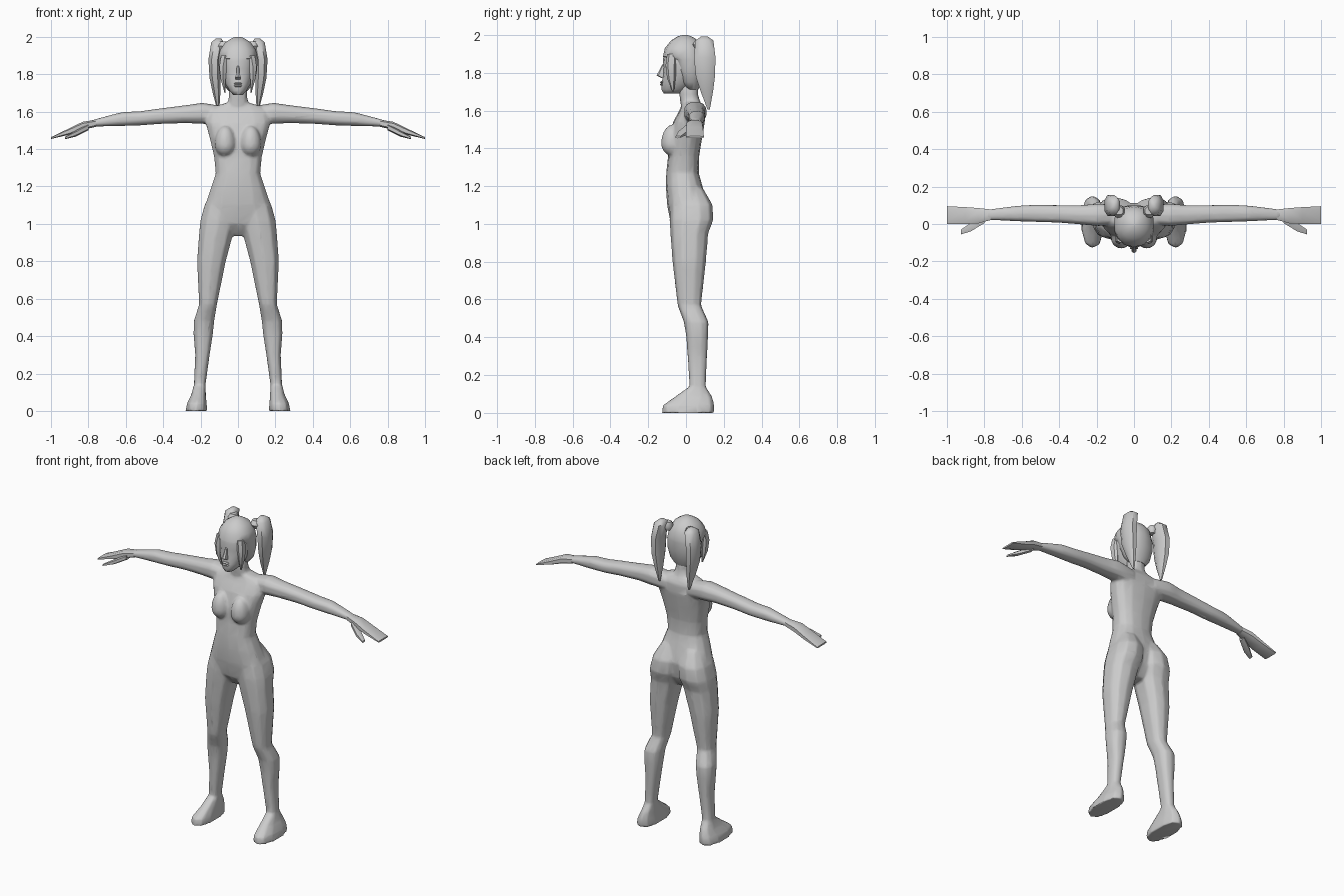
import bpy, bmesh, math

skin = bpy.data.materials.new("plain grey")
skin.diffuse_color = (0.6, 0.6, 0.6, 1)


def loft(name, axis, rows, n=10, power=0.8, mirror=False):
    """Closed tube; each row is (position on axis, a0, a1, b0, b1)."""
    order = {'x': (2, 0, 1), 'y': (0, 2, 1), 'z': (0, 1, 2)}[axis]
    bm = bmesh.new()
    rings = []
    for t, a0, a1, b0, b1 in rows:
        ring = []
        for i in range(n):
            w = 2 * math.pi * (i + 0.5) / n
            c, s = math.cos(w), math.sin(w)
            k = max(abs(math.cos(2 * math.pi * (j + 0.5) / n)) ** power for j in range(n))
            ks = max(abs(math.sin(2 * math.pi * (j + 0.5) / n)) ** power for j in range(n))
            a = (a0 + a1) / 2 + (a1 - a0) / 2 * math.copysign(abs(c) ** power, c) / k
            b = (b0 + b1) / 2 + (b1 - b0) / 2 * math.copysign(abs(s) ** power, s) / ks
            p = (a, b, t)
            ring.append(bm.verts.new([p[order[j]] for j in range(3)] if axis != 'x' else (t, a, b)))
        rings.append(ring)
    for r, q in zip(rings, rings[1:]):
        for i in range(n):
            bm.faces.new((r[i], r[(i + 1) % n], q[(i + 1) % n], q[i]))
    bm.faces.new(rings[0])
    bm.faces.new(rings[-1])
    return finish(name, bm, mirror)


def finish(name, bm, mirror):
    if mirror:
        geo = bmesh.ops.duplicate(bm, geom=bm.verts[:] + bm.edges[:] + bm.faces[:])["geom"]
        for v in geo:
            if isinstance(v, bmesh.types.BMVert):
                v.co.x *= -1
    bmesh.ops.recalc_face_normals(bm, faces=bm.faces)
    me = bpy.data.meshes.new(name)
    bm.to_mesh(me)
    bm.free()
    me.materials.append(skin)
    ob = bpy.data.objects.new(name, me)
    bpy.context.collection.objects.link(ob)
    return ob


def smooth(ob, angle):
    bpy.ops.object.select_all(action='DESELECT')
    ob.select_set(True)
    bpy.context.view_layer.objects.active = ob
    bpy.ops.object.shade_smooth_by_angle(angle=math.radians(angle))


# Torso from crotch to collar
torso = loft("torso", 'z', [
    (0.935, -.035, .035, -.03, .06), (1.0, -.17, .17, -.08, .10),
    (1.1, -.175, .175, -.1, .115), (1.19, -.145, .145, -.106, .09),
    (1.27, -.118, .118, -.105, .068), (1.36, -.127, .127, -.095, .07),
    (1.45, -.148, .148, -.09, .085), (1.54, -.172, .172, -.068, .1),
    (1.60, -.165, .165, -.035, .1), (1.63, -.12, .12, -.022, .085),
    (1.65, -.05, .05, -.02, .07)], n=14)

# Legs and feet
legs = loft("legs", 'z', [
    (0, .165, .28, -.13, .152), (.04, .168, .272, -.125, .152),
    (.085, .172, .25, -.06, .14), (.14, .174, .235, .018, .105),
    (.3, .152, .228, .008, .112), (.41, .135, .237, .0, .118),
    (.48, .128, .236, -.012, .12), (.57, .113, .207, -.045, .08),
    (.8, .066, .218, -.072, .106), (.95, .026, .207, -.083, .118),
    (1.02, .008, .2, -.088, .145), (1.1, .006, .178, -.085, .142),
    (1.19, .02, .13, -.07, .09)], mirror=True)

# Arms
arms = loft("arms", 'x', [
    (.08, .0, .1, 1.53, 1.63), (.19, -.01, .108, 1.535, 1.648),
    (.28, -.002, .1, 1.538, 1.635), (.4, .008, .1, 1.535, 1.62),
    (.53, .012, .102, 1.526, 1.602), (.62, .015, .097, 1.523, 1.598),
    (.72, .02, .085, 1.521, 1.572), (.79, .022, .075, 1.518, 1.553)], mirror=True)

# Neck
neck = loft("neck", 'z', [(1.58, -.075, .075, -.02, .09), (1.64, -.056, .056, -.03, .078),
                          (1.68, -.048, .048, -.035, .065), (1.75, -.048, .048, -.04, .065)])

# Chest forms
bm = bmesh.new()
bmesh.ops.create_uvsphere(bm, u_segments=14, v_segments=10, radius=1)
for v in bm.verts:
    v.co = (.068 + v.co.x * .057, -.072 + v.co.y * .06,
            1.425 + v.co.z * (.1 if v.co.z > 0 else .065))
chest = finish("chest", bm, True)

# Fuse the body parts into one skin
bpy.ops.object.select_all(action='DESELECT')
for ob in (torso, legs, arms, neck, chest):
    ob.select_set(True)
bpy.context.view_layer.objects.active = torso
bpy.ops.object.join()
body = torso
body.name = "body"
m = body.modifiers.new("fuse", 'REMESH')
m.mode, m.voxel_size = 'VOXEL', .008
m = body.modifiers.new("soften", 'SMOOTH')
m.factor, m.iterations = .5, 5
m = body.modifiers.new("reduce", 'DECIMATE')
m.ratio = .12
bpy.ops.object.modifier_apply(modifier="fuse")
bpy.ops.object.modifier_apply(modifier="soften")
bpy.ops.object.modifier_apply(modifier="reduce")
smooth(body, 60)

# Hands and thumbs
smooth(loft("hands", 'x', [
    (.76, .023, .077, 1.519, 1.557), (.83, .004, .085, 1.503, 1.546),
    (.9, .0, .09, 1.478, 1.512), (1.0, .0, .095, 1.454, 1.464)],
    n=8, power=.6, mirror=True), 40)
smooth(loft("thumbs", 'x', [
    (.8, .005, .045, 1.5, 1.535), (.87, -.038, .008, 1.466, 1.498),
    (.925, -.056, -.03, 1.453, 1.466)], n=6, mirror=True), 40)

# Head, nose and lips
smooth(loft("head", 'z', [
    (1.69, -.026, .026, -.118, -.03), (1.712, -.045, .045, -.13, .01),
    (1.745, -.065, .065, -.128, .04), (1.79, -.08, .08, -.122, .07),
    (1.83, -.088, .088, -.119, .08), (1.87, -.09, .09, -.122, .08),
    (1.92, -.083, .083, -.11, .08), (1.97, -.05, .05, -.07, .05)], n=14, power=.9), 60)
smooth(loft("nose", 'z', [
    (1.772, -.012, .012, -.13, -.11), (1.785, -.014, .014, -.156, -.11),
    (1.8, -.01, .01, -.148, -.11), (1.845, -.006, .006, -.124, -.11)], n=6), 30)
for z in (1.738, 1.75):
    smooth(loft("lip", 'z', [(z - .006, -.016, .016, -.133, -.11), (z, -.022, .022, -.138, -.11),
                             (z + .006, -.014, .014, -.131, -.11)], n=6), 30)

# Hair cap and side strands
smooth(loft("hair_cap", 'z', [
    (1.71, -.05, .05, .0, .065), (1.75, -.083, .083, -.03, .083),
    (1.81, -.1, .1, -.055, .096), (1.87, -.105, .105, -.085, .1),
    (1.885, -.105, .105, -.122, .1), (1.93, -.096, .096, -.112, .092),
    (1.97, -.068, .068, -.08, .065), (1.992, -.035, .035, -.045, .03),
    (2.0, -.012, .012, -.015, .005)], n=14, power=.9), 50)
smooth(loft("side_strands", 'z', [
    (1.9, .05, .09, -.1, -.05), (1.84, .06, .1, -.108, -.05),
    (1.77, .066, .092, -.1, -.055), (1.70, .066, .072, -.072, -.064)],
    n=6, mirror=True), 40)

# Twin ponytails
smooth(loft("ponytails", 'z', [
    (1.992, .09, .118, .08, .115), (1.97, .075, .143, .05, .145),
    (1.88, .092, .158, .042, .156), (1.78, .094, .152, .052, .153),
    (1.7, .094, .135, .078, .143), (1.605, .1, .11, .114, .126)],
    n=8, mirror=True), 50)
smooth(loft("hair_ties", 'z', [
    (1.925, .06, .1, .05, .09), (1.95, .05, .11, .035, .1),
    (1.975, .06, .1, .05, .09)], n=8, mirror=True), 50)
